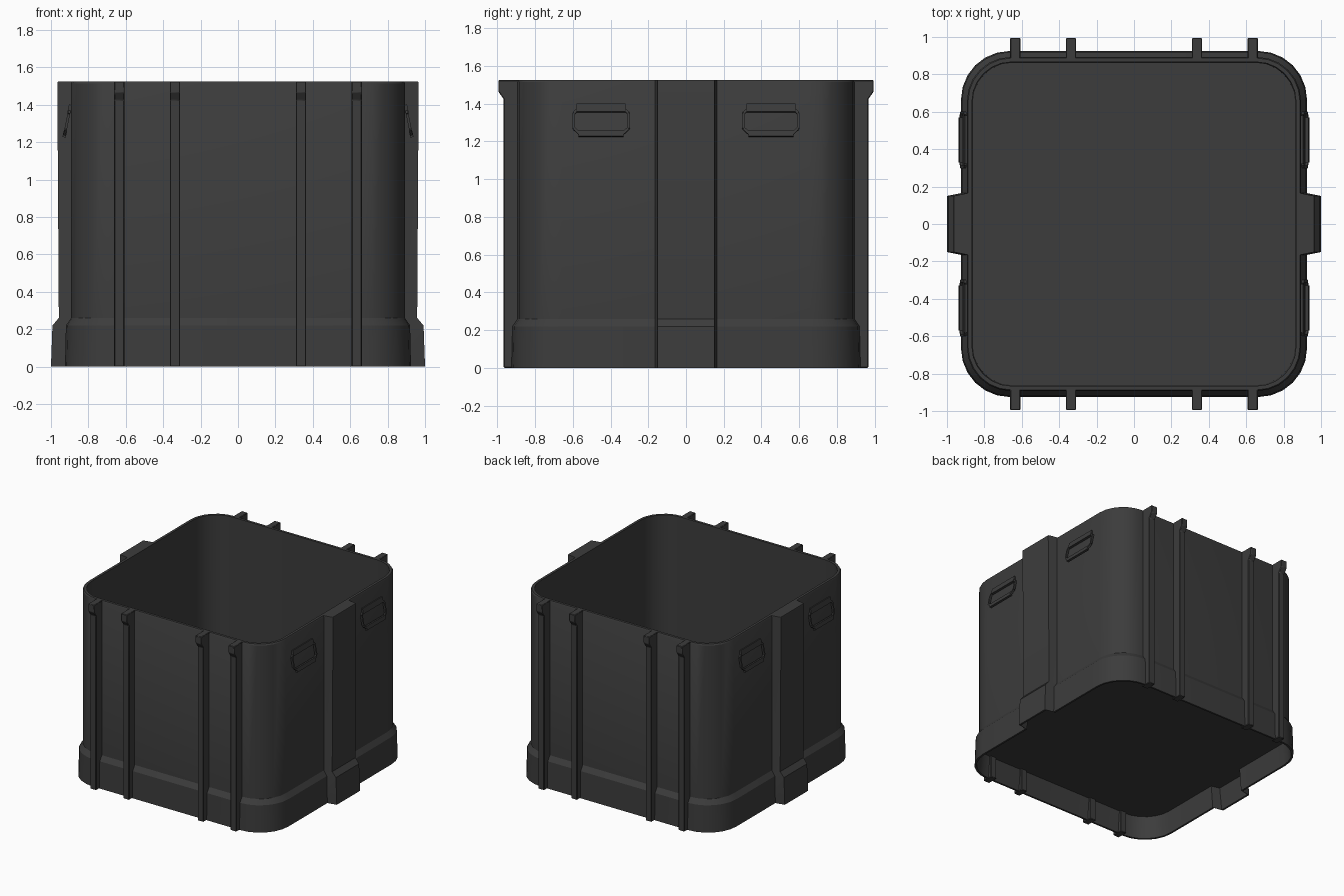
import bpy, bmesh, math
from mathutils import Matrix, Vector

cube = bpy.data.objects.get("Cube")
if cube:
    bpy.data.objects.remove(cube, do_unlink=True)

charcoal = bpy.data.materials.new("charcoal_plastic")
charcoal.use_nodes = True
COLOUR = (0.045, 0.045, 0.045, 1)
charcoal.diffuse_color = COLOUR
charcoal.node_tree.nodes["Principled BSDF"].inputs["Base Color"].default_value = COLOUR

TOP = 1.525


def finish(name, bm):
    """Turn a bmesh into a named, smooth shaded object."""
    bmesh.ops.recalc_face_normals(bm, faces=bm.faces)
    mesh = bpy.data.meshes.new(name)
    bm.to_mesh(mesh)
    bm.free()
    obj = bpy.data.objects.new(name, mesh)
    bpy.context.collection.objects.link(obj)
    mesh.materials.append(charcoal)
    bpy.ops.object.select_all(action='DESELECT')
    obj.select_set(True)
    bpy.context.view_layer.objects.active = obj
    bpy.ops.object.shade_smooth_by_angle(angle=math.radians(32))
    return obj


def outline(half, spine, radius, steps=6):
    """Rounded square whose left and right sides step out to a spine."""
    half_loop = [(half, -0.165), (spine, -0.15), (spine, 0.15), (half, 0.165)]
    c = half - radius
    arc = [(c + radius * math.cos(a), c + radius * math.sin(a))
           for a in (math.pi / 2 * i / steps for i in range(steps + 1))]
    half_loop += arc + [(-x, y) for x, y in reversed(arc)]
    return half_loop + [(-x, -y) for x, y in half_loop]


# Tub: one closed loft from the hollow underside, up the outside, down the inside
levels = [  # z, half width, spine reach, corner radius
    (0.18, 0.895, 0.965, 0.235),
    (0.0, 0.91, 0.985, 0.25),
    (0.0, 0.925, 1.0, 0.26),
    (0.22, 0.92, 0.992, 0.26),
    (0.26, 0.893, 0.958, 0.235),
    (TOP - 0.01, 0.893, 0.966, 0.235),
    (TOP, 0.887, 0.963, 0.23),
    (TOP, 0.866, 0.866, 0.21),
    (0.2, 0.862, 0.862, 0.21),
]
bm = bmesh.new()
rings = [[bm.verts.new((x, y, z)) for x, y in outline(h, s, r)]
         for z, h, s, r in levels]
for low, high in zip(rings, rings[1:]):
    for i in range(len(low)):
        j = (i + 1) % len(low)
        bm.faces.new((low[i], low[j], high[j], high[i]))
bm.faces.new(rings[0])
bm.faces.new(rings[-1])
finish("tub", bm)

# Ribs with a hooked top on the front and back
rib_profile = [(0.88, 0), (0.967, 0), (0.967, 1.425), (0.995, 1.465),
               (0.995, TOP), (0.88, TOP)]
for side, label in ((-1, "front"), (1, "back")):
    for number, x in enumerate((-0.635, -0.337, 0.337, 0.635), 1):
        bm = bmesh.new()
        face = bm.faces.new([bm.verts.new((x - 0.027, side * y, z))
                             for y, z in rib_profile])
        extruded = bmesh.ops.extrude_face_region(bm, geom=[face])["geom"]
        bmesh.ops.translate(bm, vec=(0.054, 0, 0), verts=[
            v for v in extruded if isinstance(v, bmesh.types.BMVert)])
        rib = finish(f"{label}_rib_{number}", bm)
        bevel = rib.modifiers.new("soft_edges", 'BEVEL')
        bevel.width, bevel.segments = 0.004, 1


def add_bar(bm, start, end, width, depth, tilt):
    """Box along start-end, lying in the tilted handle plane."""
    a, b = Vector(start), Vector(end)
    along = (b - a).normalized()
    normal = Vector((math.cos(tilt), 0, -math.sin(tilt)))
    across = normal.cross(along)
    frame = Matrix((along, across, normal)).transposed().to_4x4()
    scale = Matrix.Diagonal(((b - a).length, width, depth, 1))
    bmesh.ops.create_cube(bm, size=1, matrix=Matrix.Translation((a + b) / 2) @ frame @ scale)


# Tilted drop handles: hinge, loop with cut corners, grip
for side, label in ((1, "left"), (-1, "right")):
    for y0, place in ((-0.45, "front"), (0.45, "back")):
        tilt = -side * 0.2

        def point(y, z):
            return (side * (0.895 + (1.4 - z) * 0.2), y0 + y, z)

        bm = bmesh.new()
        add_bar(bm, point(-0.13, 1.378), point(0.13, 1.378), 0.045, 0.018, tilt)
        add_bar(bm, point(-0.12, 1.242), point(0.12, 1.242), 0.032, 0.018, tilt)
        loop = [(0.13, 1.365), (0.145, 1.35), (0.145, 1.27), (0.115, 1.242)]
        for (ya, za), (yb, zb) in zip(loop, loop[1:]):
            for m in (-1, 1):
                add_bar(bm, point(m * ya, za), point(m * yb, zb), 0.014, 0.014, tilt)
        finish(f"{label}_{place}_handle", bm)
